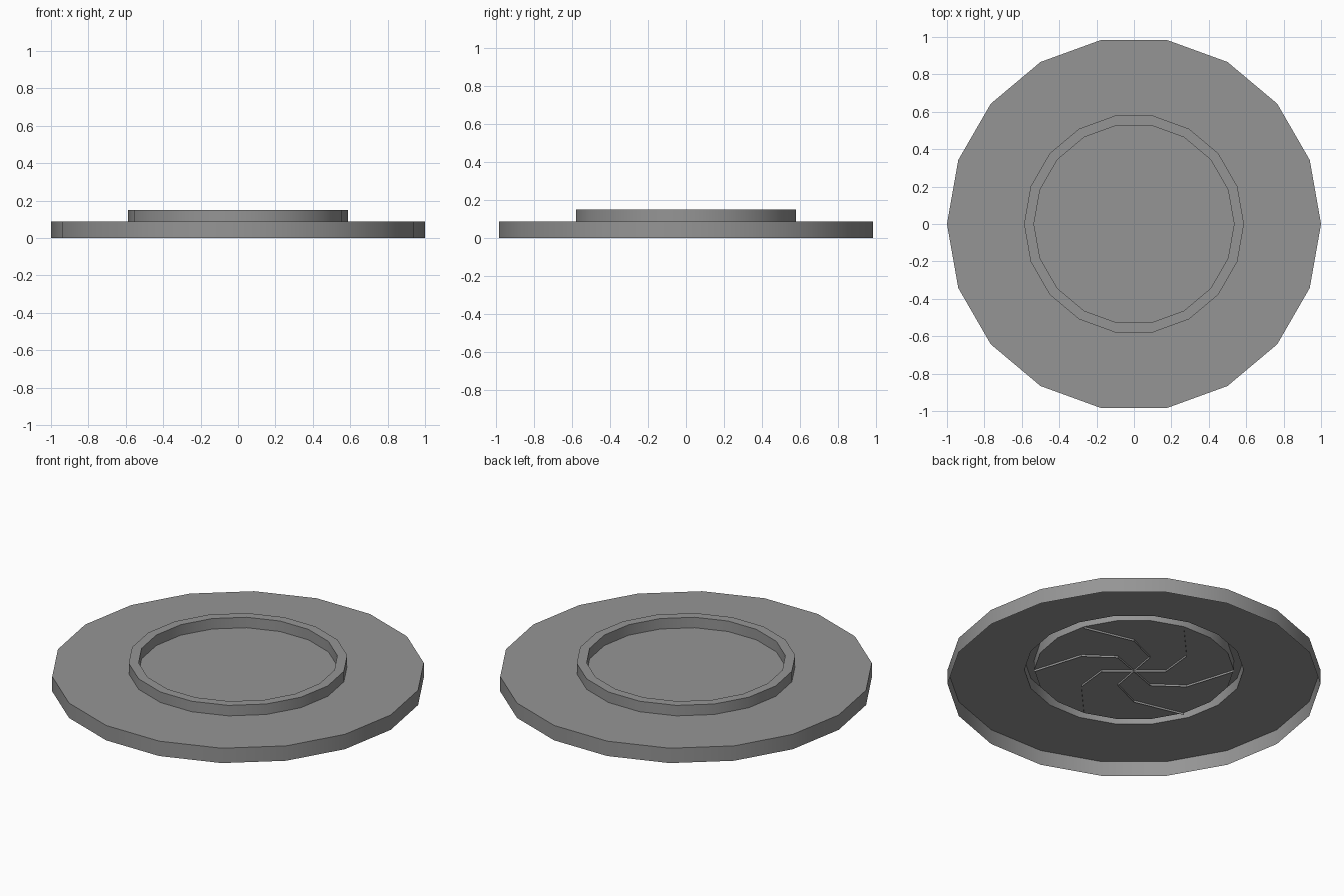
import bpy
import bmesh
import math
from mathutils import Matrix, Vector

if "Cube" in bpy.data.objects:
    bpy.data.objects.remove(bpy.data.objects["Cube"], do_unlink=True)

SIDES = 18
DISC_R, COLLAR_R, IRIS_R = 1.0, 0.588, 0.535
DISC_Z, COLLAR_Z, LIP = 0.088, 0.15, 0.012

grey = bpy.data.materials.new("plain grey")
grey.use_nodes = True
colour = (0.3, 0.3, 0.3, 1.0)
grey.diffuse_color = colour
grey.node_tree.nodes["Principled BSDF"].inputs["Base Color"].default_value = colour


def add_object(name, bm):
    mesh = bpy.data.meshes.new(name)
    bm.to_mesh(mesh)
    bm.free()
    mesh.materials.append(grey)
    obj = bpy.data.objects.new(name, mesh)
    bpy.context.collection.objects.link(obj)
    bpy.ops.object.select_all(action='DESELECT')
    obj.select_set(True)
    bpy.context.view_layer.objects.active = obj
    bpy.ops.object.shade_smooth_by_angle(angle=math.radians(30))
    return obj


def polar(radius, degrees, z):
    a = math.radians(degrees)
    return Vector((radius * math.cos(a), radius * math.sin(a), z))


def lathe(name, profile):
    """Sweep a radius/height profile round z as an open shell."""
    bm = bmesh.new()
    rings = [[bm.verts.new(polar(r, i * 360 / SIDES, z)) for i in range(SIDES)]
             for r, z in profile]
    for low, high in zip(rings, rings[1:]):
        for i in range(SIDES):
            j = (i + 1) % SIDES
            bm.faces.new((low[i], low[j], high[j], high[i]))
    return add_object(name, bm)


# Wide base disc, hollow underneath
lathe("base_disc", [(DISC_R, 0), (DISC_R, DISC_Z), (COLLAR_R, DISC_Z)])

# Raised collar: outer wall, flat rim, inner wall
lathe("raised_collar", [(COLLAR_R, DISC_Z), (COLLAR_R, COLLAR_Z),
                        (IRIS_R, COLLAR_Z), (IRIS_R, DISC_Z)])

# Six iris blades, each between two bent seams, with a lip below one seam
seam = [Vector((0, 0, DISC_Z)), Vector((0.03, 0.17, DISC_Z)),
        Vector((0.21, 0.25, DISC_Z)), polar(IRIS_R, 20, DISC_Z)]
sixth = Matrix.Rotation(math.radians(60), 3, 'Z')
next_seam = [sixth @ p for p in seam]
outline = seam + [polar(IRIS_R, a, DISC_Z) for a in (40, 60)] + next_seam[:0:-1]

for n in range(6):
    turn = Matrix.Rotation(math.radians(60 * n), 3, 'Z')
    bm = bmesh.new()
    top = [bm.verts.new(turn @ p) for p in outline]
    bm.faces.new(top)
    lip = [bm.verts.new(v.co - Vector((0, 0, LIP))) for v in top[:len(seam)]]
    for i in range(len(seam) - 1):
        bm.faces.new((top[i + 1], top[i], lip[i], lip[i + 1]))
    add_object(f"iris_blade_{n + 1}", bm)
